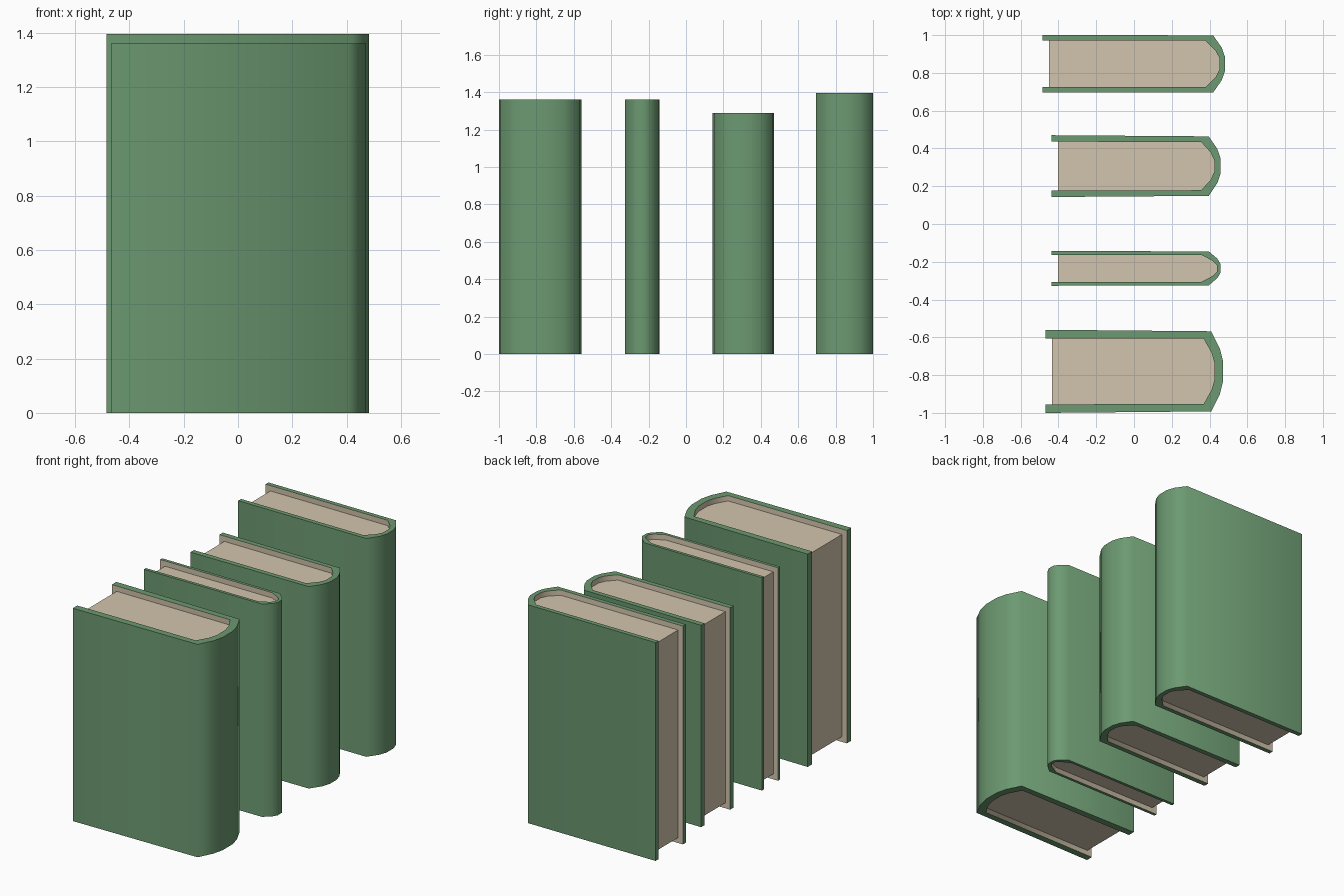
import bpy, bmesh, math

if "Cube" in bpy.data.objects:
    bpy.data.objects.remove(bpy.data.objects["Cube"])


def material(name, rgb):
    m = bpy.data.materials.new(name)
    m.diffuse_color = (*rgb, 1)
    m.use_nodes = True
    m.node_tree.nodes["Principled BSDF"].inputs["Base Color"].default_value = m.diffuse_color
    return m


green = material("cover green", (0.15, 0.32, 0.165))
cream = material("page cream", (0.65, 0.56, 0.42))


def finish(bm, name, mats):
    bmesh.ops.recalc_face_normals(bm, faces=bm.faces)
    mesh = bpy.data.meshes.new(name)
    bm.to_mesh(mesh)
    bm.free()
    for m in mats:
        mesh.materials.append(m)
    ob = bpy.data.objects.new(name, mesh)
    bpy.context.collection.objects.link(ob)
    bpy.ops.object.select_all(action='DESELECT')
    ob.select_set(True)
    bpy.context.view_layer.objects.active = ob
    bpy.ops.object.shade_smooth_by_angle(angle=math.radians(70))
    return ob


def u_profile(x0, hinge, tip, half_edge, half_hinge, yc):
    """Board edge, hinge and faceted round spine, mirrored about the book centre."""
    d = tip - hinge
    side = [(x0, half_edge), (hinge, half_hinge),
            (hinge + 0.72 * d, half_hinge * 0.57), (tip, half_hinge * 0.24)]
    return [(x, yc + y) for x, y in side] + [(x, yc - y) for x, y in reversed(side)]


def ring(bm, pts, z):
    return [bm.verts.new((x, y, z)) for x, y in pts]


def book(n, x0, tip, y0, y1, height, t, flare):
    yc, h = (y0 + y1) / 2, (y1 - y0) / 2
    outer = u_profile(x0, tip - 0.063, tip, h, h - flare, yc)
    inner = u_profile(x0, tip - 0.103, tip - t, h - t, h - t - flare * 0.3, yc)

    # wrapped cover: outside green, lining cream
    bm = bmesh.new()
    ob, ot = ring(bm, outer, 0), ring(bm, outer, height)
    ib, it = ring(bm, inner, 0), ring(bm, inner, height)
    for i in range(len(outer) - 1):
        j = i + 1
        bm.faces.new((ob[i], ob[j], ot[j], ot[i]))
        lining = bm.faces.new((ib[i], it[i], it[j], ib[j]))
        lining.material_index = 1
        bm.faces.new((ot[i], ot[j], it[j], it[i]))
        bm.faces.new((ob[i], ib[i], ib[j], ob[j]))
    for i in (0, -1):
        bm.faces.new((ob[i], ot[i], it[i], ib[i]))
    finish(bm, f"book_cover_{n}", [green, cream])

    # page block, set back from the board edges
    inset = 0.034
    pages = [(x + inset if abs(x - x0) < 1e-6 else x, y) for x, y in inner]
    bm = bmesh.new()
    lo, hi = ring(bm, pages, inset), ring(bm, pages, height - inset)
    bm.faces.new(hi)
    bm.faces.new(lo)
    # only the fore edge is exposed; the rest sits against the lining
    bm.faces.new((lo[0], hi[0], hi[-1], lo[-1]))
    bmesh.ops.recalc_face_normals(bm, faces=bm.faces)
    finish(bm, f"book_pages_{n}", [cream])


# x edge, spine tip, y range, height, board thickness, flare
books = [
    (-0.468, 0.472, -1.00, -0.56, 1.36, 0.045, 0.008),
    (-0.436, 0.459, -0.327, -0.143, 1.36, 0.020, 0.002),
    (-0.436, 0.459, 0.143, 0.47, 1.29, 0.034, 0.006),
    (-0.485, 0.482, 0.695, 1.00, 1.395, 0.029, 0.001),
]
for n, spec in enumerate(books, 1):
    book(n, *spec)
